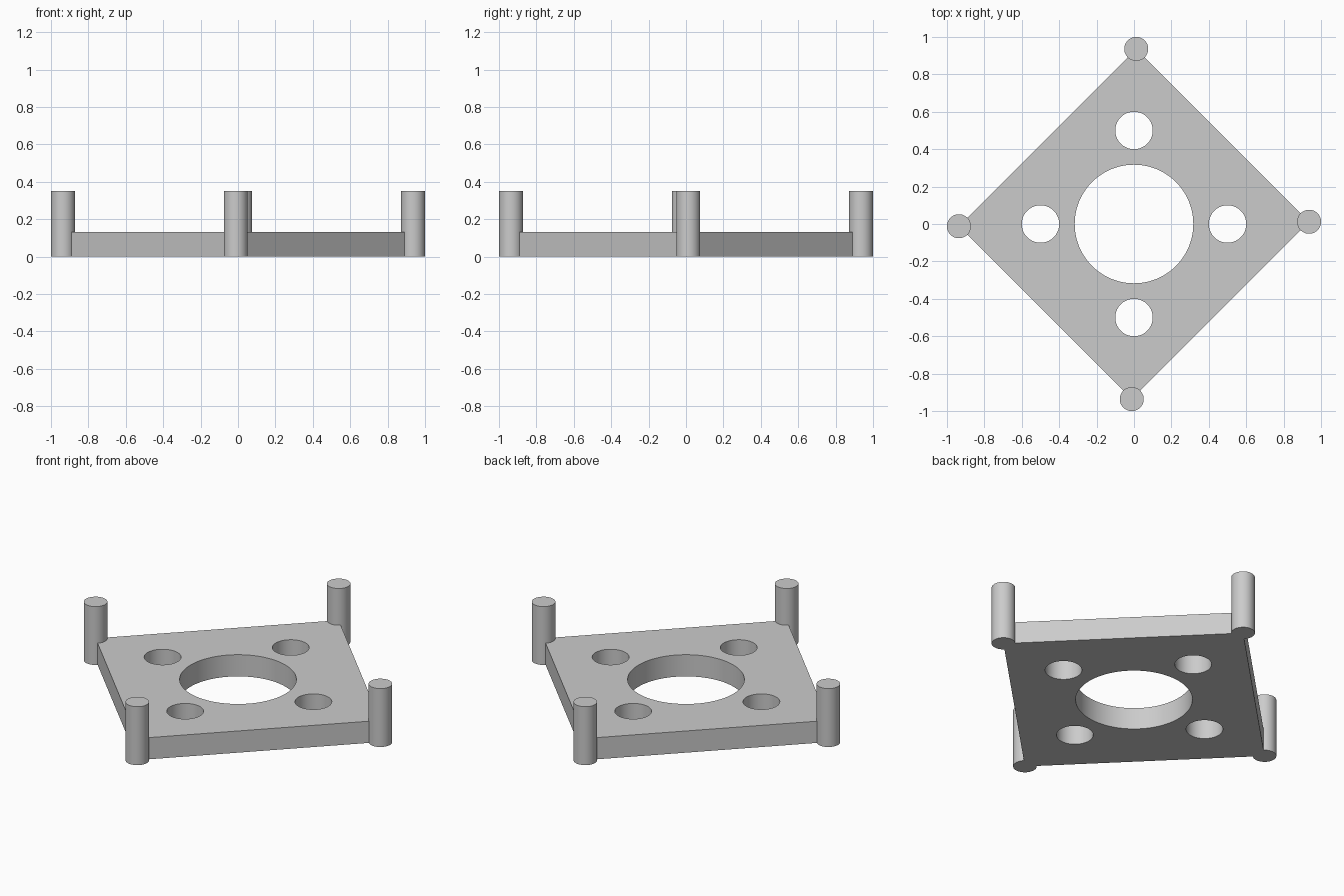
import bpy
import bmesh
from mathutils import Matrix

default = bpy.data.objects.get("Cube")
if default:
    bpy.data.objects.remove(default, do_unlink=True)

PLATE_HEIGHT = 0.13
POST_HEIGHT = 0.35
POST_RADIUS = 0.064
# Each corner is the previous one's mirror: across the diagonal, or through the centre
CORNERS = [(0.936, 0.012), (0.012, 0.936), (-0.936, -0.012), (-0.012, -0.936)]

grey = bpy.data.materials.new("light grey")
grey.use_nodes = True
colour = (0.6, 0.6, 0.6, 1)
grey.diffuse_color = colour
grey.node_tree.nodes["Principled BSDF"].inputs["Base Color"].default_value = colour


def add_cylinder(bm, x, y, radius, bottom, top, segments=64):
    bmesh.ops.create_cone(
        bm, cap_ends=True, segments=segments, radius1=radius, radius2=radius,
        depth=top - bottom, matrix=Matrix.Translation((x, y, (bottom + top) / 2)))


def make_object(name, bm):
    bmesh.ops.recalc_face_normals(bm, faces=bm.faces)
    mesh = bpy.data.meshes.new(name)
    bm.to_mesh(mesh)
    bm.free()
    mesh.materials.append(grey)
    obj = bpy.data.objects.new(name, mesh)
    bpy.context.collection.objects.link(obj)
    return obj


def select_only(obj):
    bpy.ops.object.select_all(action="DESELECT")
    obj.select_set(True)
    bpy.context.view_layer.objects.active = obj


# Square plate with its corners on the post centres
bm = bmesh.new()
base = bm.faces.new([bm.verts.new((x, y, 0)) for x, y in CORNERS])
extruded = bmesh.ops.extrude_face_region(bm, geom=[base], use_keep_orig=True)["geom"]
top_verts = [v for v in extruded if isinstance(v, bmesh.types.BMVert)]
bmesh.ops.translate(bm, verts=top_verts, vec=(0, 0, PLATE_HEIGHT))
plate = make_object("base_plate", bm)

# Large centre hole and four small holes around it
bm = bmesh.new()
add_cylinder(bm, 0, 0, 0.317, -0.1, 0.3, 96)
for x, y in ((1, 0), (0, 1), (-1, 0), (0, -1)):
    add_cylinder(bm, x * 0.5, y * 0.5, 0.1, -0.1, 0.3)
cutter = make_object("hole_cutter", bm)
cutter.hide_render = True

cut = plate.modifiers.new("holes", "BOOLEAN")
cut.operation = "DIFFERENCE"
cut.solver = "EXACT"
cut.object = cutter
select_only(plate)
bpy.ops.object.modifier_apply(modifier=cut.name)
bpy.data.objects.remove(cutter, do_unlink=True)
bpy.ops.object.shade_smooth_by_angle()

# Round corner posts
for name, (x, y) in zip(("left", "back", "right", "front"), CORNERS):
    bm = bmesh.new()
    add_cylinder(bm, x, y, POST_RADIUS, 0, POST_HEIGHT)
    post = make_object(name + "_post", bm)
    select_only(post)
    bpy.ops.object.shade_smooth_by_angle()
